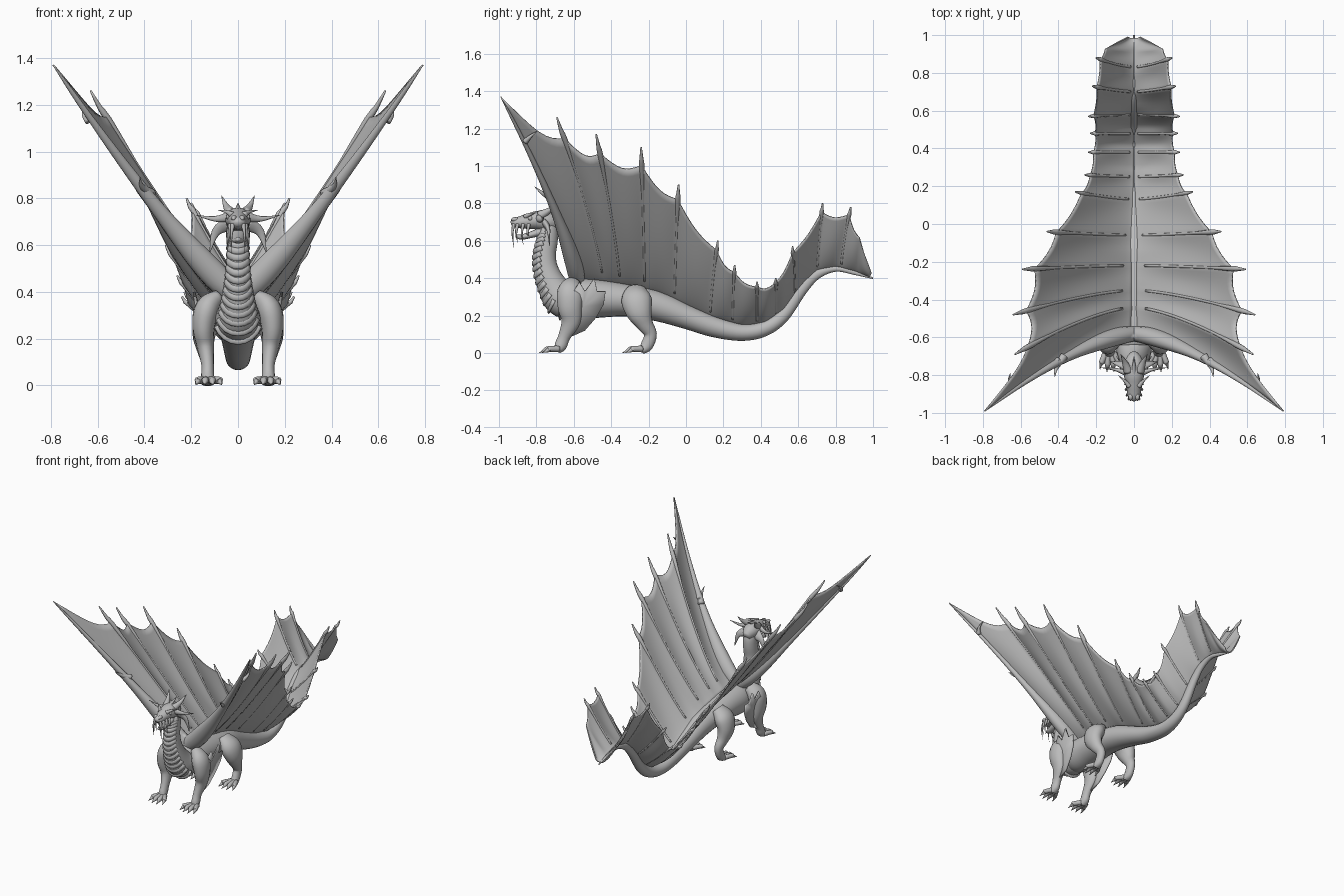
import bpy, bmesh, math
from mathutils import Vector

cube = bpy.data.objects.get("Cube")
if cube:
    bpy.data.objects.remove(cube)

stone = bpy.data.materials.new("stone grey")
stone.use_nodes = True
stone.diffuse_color = (.5, .5, .5, 1)
stone.node_tree.nodes["Principled BSDF"].inputs["Base Color"].default_value = stone.diffuse_color


def finish(name, bm, mirror=False, thickness=0):
    bmesh.ops.recalc_face_normals(bm, faces=bm.faces)
    mesh = bpy.data.meshes.new(name)
    bm.to_mesh(mesh)
    bm.free()
    mesh.materials.append(stone)
    for poly in mesh.polygons:
        poly.use_smooth = True
    ob = bpy.data.objects.new(name, mesh)
    bpy.context.collection.objects.link(ob)
    if thickness:
        solid = ob.modifiers.new("thickness", "SOLIDIFY")
        solid.thickness = thickness
        solid.offset = 0
    if mirror:
        ob.modifiers.new("mirror", "MIRROR")
    return ob


def spline(keys, steps):
    """Catmull-Rom interpolation of tuples of any length."""
    out = []
    last = len(keys) - 1
    for i in range(last):
        a, b, c, d = (keys[min(max(i + k, 0), last)] for k in (-1, 0, 1, 2))
        for s in range(steps):
            t = s / steps
            out.append([q + t * (r - p) / 2 + t * t * (2 * p - 5 * q + 4 * r - e) / 2
                        + t ** 3 * (3 * q - p - 3 * r + e) / 2
                        for p, q, r, e in zip(a, b, c, d)])
    return out + [list(keys[-1])]


def frames(rows):
    """Centre, side axis, upper axis, tangent and two radii for each row."""
    centres = [Vector(r[:3]) for r in rows]
    overall = (centres[-1] - centres[0]).normalized()
    ref = Vector((0, 0, 1)) if abs(overall.x) > .8 else Vector((1, 0, 0))
    for i, row in enumerate(rows):
        tangent = (centres[min(i + 1, len(rows) - 1)] - centres[max(i - 1, 0)]).normalized()
        side = (ref - tangent * ref.dot(tangent)).normalized()
        yield centres[i], side, tangent.cross(side), tangent, max(row[3], .001), max(row[-1], .001)


def add_loft(bm, keys, sides=12, steps=4):
    rings = []
    for c, u, v, t, w, h in frames(spline(keys, steps)):
        angles = [math.tau * k / sides for k in range(sides)]
        rings.append([bm.verts.new(c + u * w * math.cos(a) + v * h * math.sin(a)) for a in angles])
    for low, high in zip(rings, rings[1:]):
        for k in range(sides):
            n = (k + 1) % sides
            bm.faces.new((low[k], low[n], high[n], high[k]))
    bm.faces.new(rings[0])
    bm.faces.new(rings[-1])


def lofts(name, paths, mirror=True, sides=12, steps=4):
    bm = bmesh.new()
    for path in paths:
        add_loft(bm, path, sides, steps)
    return finish(name, bm, mirror)


def spike(points, radius, flat=1):
    """Path that tapers to a point."""
    n = len(points) - 1
    return [(*p, radius * (1 - .95 * i / n), radius * flat * (1 - .95 * i / n))
            for i, p in enumerate(points)]


def midline(rows):
    return [(0, *r) for r in rows]


# Body and tail: y, z, half width, half height
trunk = [(-.66, .3, .06, .08), (-.58, .29, .11, .11), (-.45, .29, .11, .1), (-.3, .28, .1, .085),
         (-.15, .25, .085, .08), (0, .195, .07, .065), (.15, .14, .058, .055), (.3, .11, .05, .045),
         (.42, .13, .04, .04), (.52, .2, .032, .035), (.62, .34, .025, .03), (.7, .42, .02, .025),
         (.8, .45, .015, .015), (.9, .43, .01, .012), (1, .4, .004, .004)]
lofts("body_and_tail", [midline(trunk)], False, 24, 5)

# Neck
neck = midline([(-.58, .3, .1, .1), (-.66, .29, .095, .1), (-.715, .36, .075, .08),
                (-.75, .45, .058, .066), (-.755, .53, .05, .06), (-.74, .61, .047, .055),
                (-.74, .67, .045, .05), (-.77, .71, .04, .045)])
lofts("neck", [neck], False, 24, 5)

# Chevron plates down the throat and chest
plates = []
for c, u, v, t, w, h in list(frames(spline(neck, 3)))[3:19]:
    arc = []
    for k in range(-4, 5):
        a = k * .3
        p = c + u * w * math.sin(a) - v * h * math.cos(a) - t * .04 * (math.cos(a) - .4)
        arc.append((*p, .015, .007))
    plates.append(arc)
lofts("throat_plates", plates, False, 8, 1)

# Head and open jaw
skull = [(-.69, .68, .025, .03), (-.73, .7, .05, .05), (-.79, .71, .055, .05), (-.84, .705, .045, .042),
         (-.88, .7, .038, .034), (-.92, .695, .03, .024), (-.935, .69, .01, .01)]
jaw = [(-.74, .66, .035, .03), (-.82, .635, .03, .018), (-.88, .62, .024, .014), (-.91, .627, .008, .008)]
lofts("head", [midline(skull)], False, 16)
lofts("jaw", [midline(jaw)], False, 12)
lofts("eyes", [[(.032, -.83, .72, .01), (.042, -.835, .72, .013), (.05, -.84, .72, .002)]])
lofts("nostrils", [[(.015, -.9, .71, .012), (.018, -.92, .715, .012), (.018, -.935, .71, .003)]])

# Horns, brow spikes, cheek fins
lofts("horns", [
    spike([(.03, -.78, .735), (.05, -.73, .765), (.07, -.69, .81)], .026),
    spike([(.04, -.79, .72), (.1, -.77, .712), (.18, -.76, .728)], .022, .7),
    spike([(.04, -.75, .69), (.095, -.735, .655), (.12, -.73, .57)], .036, .5),
    spike([(.025, -.86, .73), (.05, -.83, .742), (.085, -.8, .75)], .014)])
lofts("crest", [spike([(0, -.8, .74), (0, -.75, .76), (0, -.7, .78)], .018)], False)

# Fangs and whiskers
lofts("fangs", [spike([(x, y, .69), (x * 1.3, y - .008, .64), (x * 1.3, y, z)], .01)
                for x, y, z in [(.022, -.92, .565), (.03, -.9, .59), (.034, -.87, .58), (.036, -.84, .63)]],
      sides=8)


# Legs with splayed clawed toes
def leg(name, limb, foot_y):
    lofts(name, [limb], sides=16)
    toes = []
    for k in range(4):
        spread = (k - 1.5) * .03
        x = .125 + spread
        tip = foot_y - .1 + abs(spread) * .5
        toes.append([(.13 + spread * .4, foot_y, .022, .018), (x, foot_y - .05, .022, .015),
                     (x, tip + .025, .018, .014), (x + spread * .2, tip, .006, .004),
                     (x + spread * .2, tip - .012, .003, .002)])
    lofts(name + "_toes", toes, sides=8)


leg("front_leg", [(.08, -.6, .38, .03, .04), (.13, -.617, .33, .053, .07), (.147, -.62, .25, .048, .066),
                  (.14, -.615, .17, .037, .052), (.13, -.65, .09, .027, .033),
                  (.13, -.67, .04, .028, .033), (.13, -.69, .012, .03, .02)], -.68)
leg("hind_leg", [(.07, -.265, .345, .03, .05), (.12, -.265, .29, .057, .081), (.145, -.25, .22, .05, .07),
                 (.14, -.22, .155, .037, .045), (.13, -.19, .1, .028, .034),
                 (.13, -.21, .04, .026, .033), (.13, -.24, .012, .03, .02)], -.235)


# Wing ribs: tip x, y, z, root y
ribs = [(.79, -.99, 1.37, -.58), (.63, -.69, 1.26, -.44), (.64, -.48, 1.17, -.35),
        (.59, -.24, 1.1, -.22), (.46, -.04, .9, -.06), (.31, .17, .6, .13), (.26, .26, .47, .25),
        (.24, .38, .38, .38), (.23, .48, .4, .48), (.24, .57, .57, .58), (.22, .73, .8, .7),
        (.2, .88, .78, .83), (.17, .93, .64, .92), (.01, 1, .4, .99)]


def spine_height(y):
    for a, b in zip(trunk, trunk[1:]):
        if y <= b[0]:
            t = (y - a[0]) / (b[0] - a[0])
            return a[1] + a[3] * .85 + t * (b[1] + b[3] * .85 - a[1] - a[3] * .85)


def reach(i):
    return 1 if i in (0, len(ribs) - 1) else .89


def wing_point(i, t, s):
    """Point between rib i and the next, at fraction s from the spine."""
    j = min(i + 1, len(ribs) - 1)
    x, y, z, root = (a + (b - a) * t for a, b in zip(ribs[i], ribs[j]))
    bay = math.sin(math.pi * t)
    if s > 0 and t > 0:
        s *= reach(i) + (reach(j) - reach(i)) * t - (.045 if i else .065) * bay
    base = spine_height(root)
    sag = .013 * bay * math.sin(math.pi * min(s, 1))
    return Vector((x * s + sag * .6, root + (y - root) * s ** 1.5,
                   base + (z - base) * s ** 1.17 - sag))


# Wing and tail-fin membrane
bm = bmesh.new()
columns = []
for i in range(len(ribs) - 1):
    for k in range(8):
        scale = reach(i) if k == 0 else 1
        columns.append([bm.verts.new(wing_point(i, k / 8, s / 20 * scale)) for s in range(21)])
for a, b in zip(columns, columns[1:]):
    for k in range(20):
        bm.faces.new((a[k], b[k], b[k + 1], a[k + 1]))
finish("wing_membrane", bm, True, .008)

# Rib bones ending in hooked spikes
bones = []
for i in range(1, len(ribs) - 2):
    big = 1 if i < 5 else .8
    bone = [(*wing_point(i, 0, s / 10), .0075) for s in range(1, 8)]
    tip = Vector(ribs[i][:3])
    hook = wing_point(i, 0, .94) - Vector((0, 0, .008))
    bones.append(bone + [(*wing_point(i, 0, .88), .015 * big), (*hook, .011 * big), (*tip, .004)])
lofts("wing_ribs", bones, sides=8, steps=2)

# Leading arm of the wing with thumb claws
widths = [.05, .058, .055, .045, .034, .027, .022, .018, .014, .01, .003]
lofts("wing_arm", [[(*wing_point(0, 0, k / 10), w, w * .8) for k, w in enumerate(widths)]], sides=14)
lofts("wing_claws", [
    spike([(.37, -.7, .82), (.41, -.76, .85), (.42, -.81, .89)], .022),
    spike([(.4, -.72, .84), (.44, -.74, .87), (.465, -.75, .91)], .016),
    spike([(.64, -.86, 1.13), (.66, -.83, 1.16), (.655, -.79, 1.19)], .016)])

# Spiked fin behind each front leg
outline = [(-.62, .3), (-.57, .38), (-.54, .33), (-.49, .4), (-.475, .33), (-.43, .33),
           (-.44, .26), (-.48, .19), (-.54, .12), (-.61, .09)]
bm = bmesh.new()
hub = bm.verts.new((.15, -.55, .25))
rim = [bm.verts.new((.12 + z * .17, y, z)) for y, z in outline]
for k, vert in enumerate(rim):
    bm.faces.new((hub, vert, rim[(k + 1) % len(rim)]))
finish("leg_fin", bm, True, .012)
